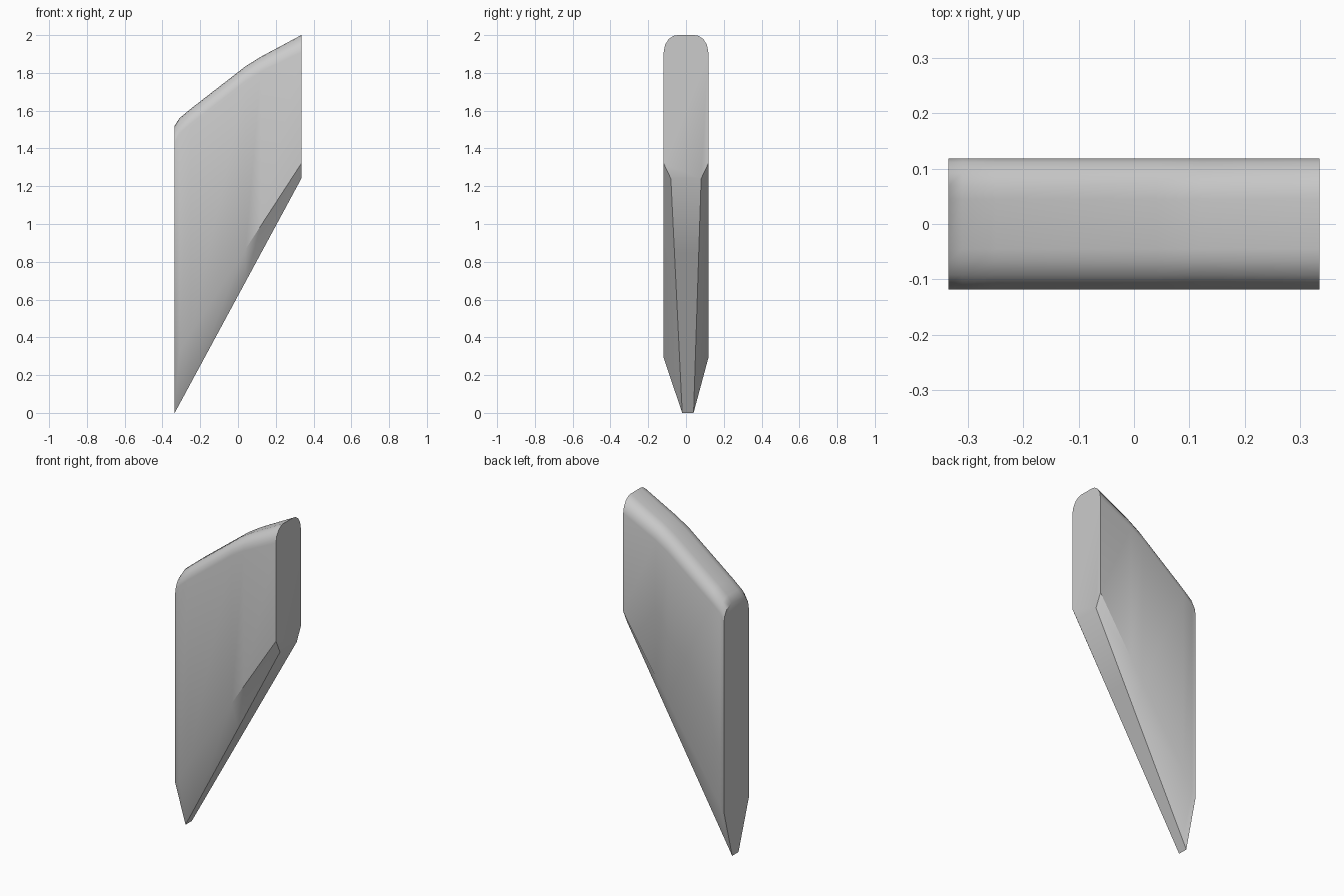
import bpy, bmesh, math

cube = bpy.data.objects.get("Cube")
if cube:
    bpy.data.objects.remove(cube, do_unlink=True)

# Grey blade material
grey = bpy.data.materials.new("plain_grey")
grey.use_nodes = True
colour = (0.6, 0.6, 0.6, 1)
grey.diffuse_color = colour
grey.node_tree.nodes["Principled BSDF"].inputs["Base Color"].default_value = colour

HALF_WIDTH = 0.335
HALF_DEPTH = 0.118

# Stations along the slab: x, top height, height of the rounded shoulder
stations = [(-HALF_WIDTH, 1.52, 0.09), (-0.31, 1.56, 0.08), (-0.25, 1.61, 0.08),
            (0.04, 1.835, 0.08), (0.12, 1.885, 0.08), (HALF_WIDTH, 2.0, 0.09)]


def section(x, top, drop):
    """Closed outline across the slab: narrow keel, flat sides, rounded top."""
    t = (x + HALF_WIDTH) / (2 * HALF_WIDTH)
    keel = 1.24 * t
    chamfer = 0.29 + 1.03 * t
    right = [(-0.02 - 0.06 * t, keel), (-HALF_DEPTH, chamfer)]
    left = [(HALF_DEPTH, chamfer), (0.04 + 0.04 * t, keel)]
    flat = 0.045
    arc = [math.radians(a) for a in (0, 25, 50, 72, 90)]
    shoulder = [(flat + (HALF_DEPTH - flat) * math.cos(a),
                 top - drop + drop * math.sin(a)) for a in arc]
    right += [(-y, z) for y, z in shoulder]
    left = shoulder[::-1] + left
    return [(x, y, z) for y, z in right + left]


# Loft the sections into one solid
bm = bmesh.new()
rings = [[bm.verts.new(p) for p in section(*s)] for s in stations]
for a, b in zip(rings, rings[1:]):
    for i in range(len(a)):
        j = (i + 1) % len(a)
        bm.faces.new((a[i], a[j], b[j], b[i]))
bm.faces.new(rings[0])
bm.faces.new(rings[-1])
bmesh.ops.recalc_face_normals(bm, faces=bm.faces)

mesh = bpy.data.meshes.new("slanted_blade")
bm.to_mesh(mesh)
bm.free()
mesh.materials.append(grey)
blade = bpy.data.objects.new("slanted_blade", mesh)
bpy.context.collection.objects.link(blade)

# Smooth top, crisp ends and keel
bpy.context.view_layer.objects.active = blade
blade.select_set(True)
bpy.ops.object.shade_smooth_by_angle(angle=math.radians(35))
